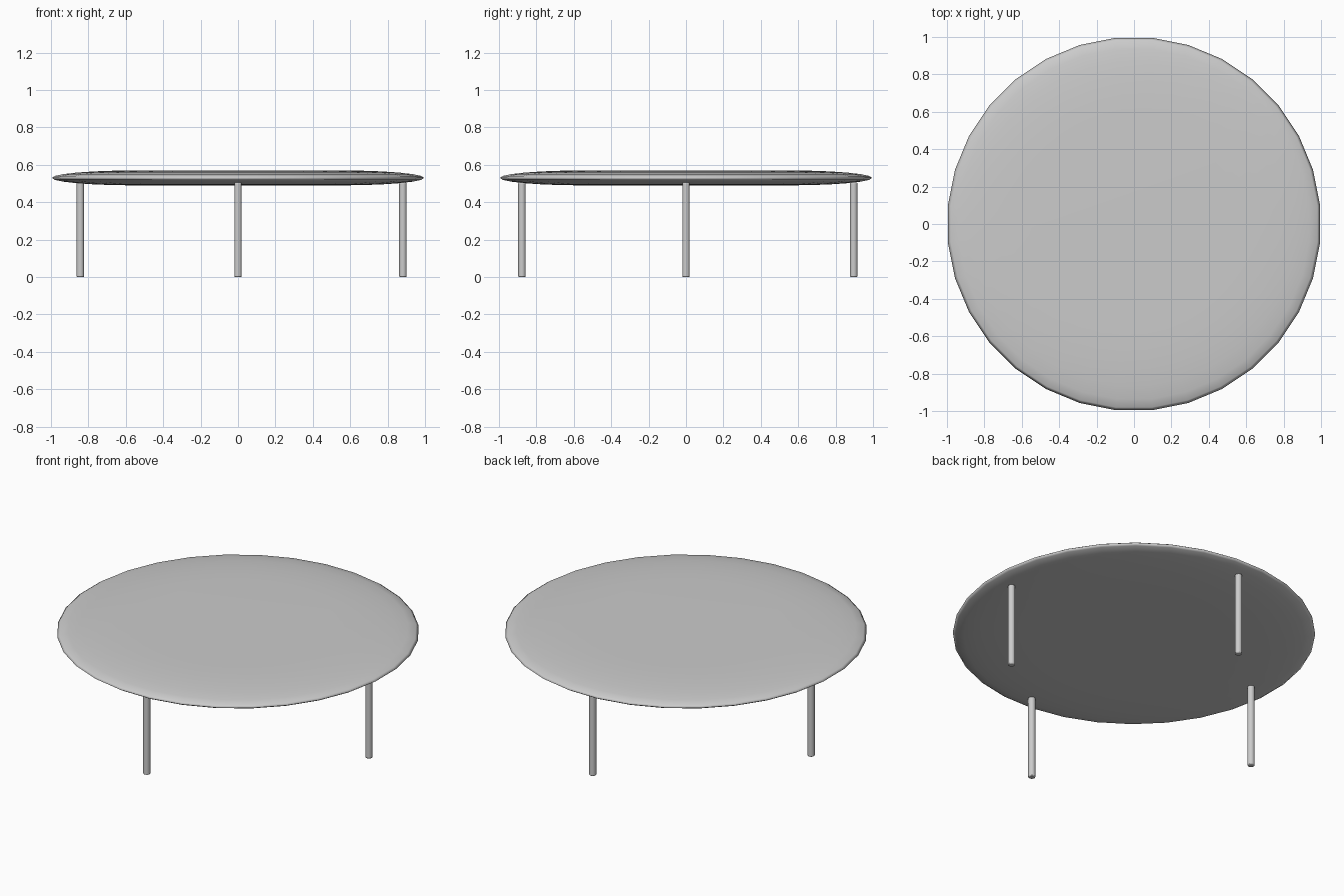
import bpy, bmesh, math

if "Cube" in bpy.data.objects:
    bpy.data.objects.remove(bpy.data.objects["Cube"])

# Lens-edged round top: half-ellipse rim swept round the z axis
SIDES, MID, HALF, FLAT = 32, 0.53, 0.04, 0.55
profile = []
for i in range(13):
    a = math.pi / 2 - math.pi * i / 12
    profile.append((FLAT + (1 - FLAT) * math.cos(a), MID + HALF * math.sin(a)))

bm = bmesh.new()
rings = []
for r, z in profile:
    rings.append([bm.verts.new((r * math.cos(2 * math.pi * (k + 0.5) / SIDES),
                                r * math.sin(2 * math.pi * (k + 0.5) / SIDES), z))
                  for k in range(SIDES)])
for upper, lower in zip(rings, rings[1:]):
    for k in range(SIDES):
        n = (k + 1) % SIDES
        bm.faces.new((upper[k], lower[k], lower[n], upper[n]))
bm.faces.new(rings[0])
bm.faces.new(rings[-1][::-1])
bmesh.ops.recalc_face_normals(bm, faces=bm.faces)
mesh = bpy.data.meshes.new("table_top")
bm.to_mesh(mesh)
bm.free()
top = bpy.data.objects.new("table_top", mesh)
bpy.context.collection.objects.link(top)
for p in mesh.polygons:
    p.use_smooth = True


# Four slim round legs with softened ends
def leg(name, x, y):
    bpy.ops.mesh.primitive_cylinder_add(vertices=24, radius=0.02, depth=0.505,
                                        location=(x, y, 0.2525))
    ob = bpy.context.object
    ob.name = name
    bevel = ob.modifiers.new("soft_ends", 'BEVEL')
    bevel.width = 0.005
    bevel.segments = 2
    bevel.limit_method = 'ANGLE'
    bpy.ops.object.shade_smooth_by_angle()


leg("left_leg", -0.843, 0)
leg("right_leg", 0.882, 0)
leg("front_leg", 0, -0.877)
leg("back_leg", 0, 0.897)
